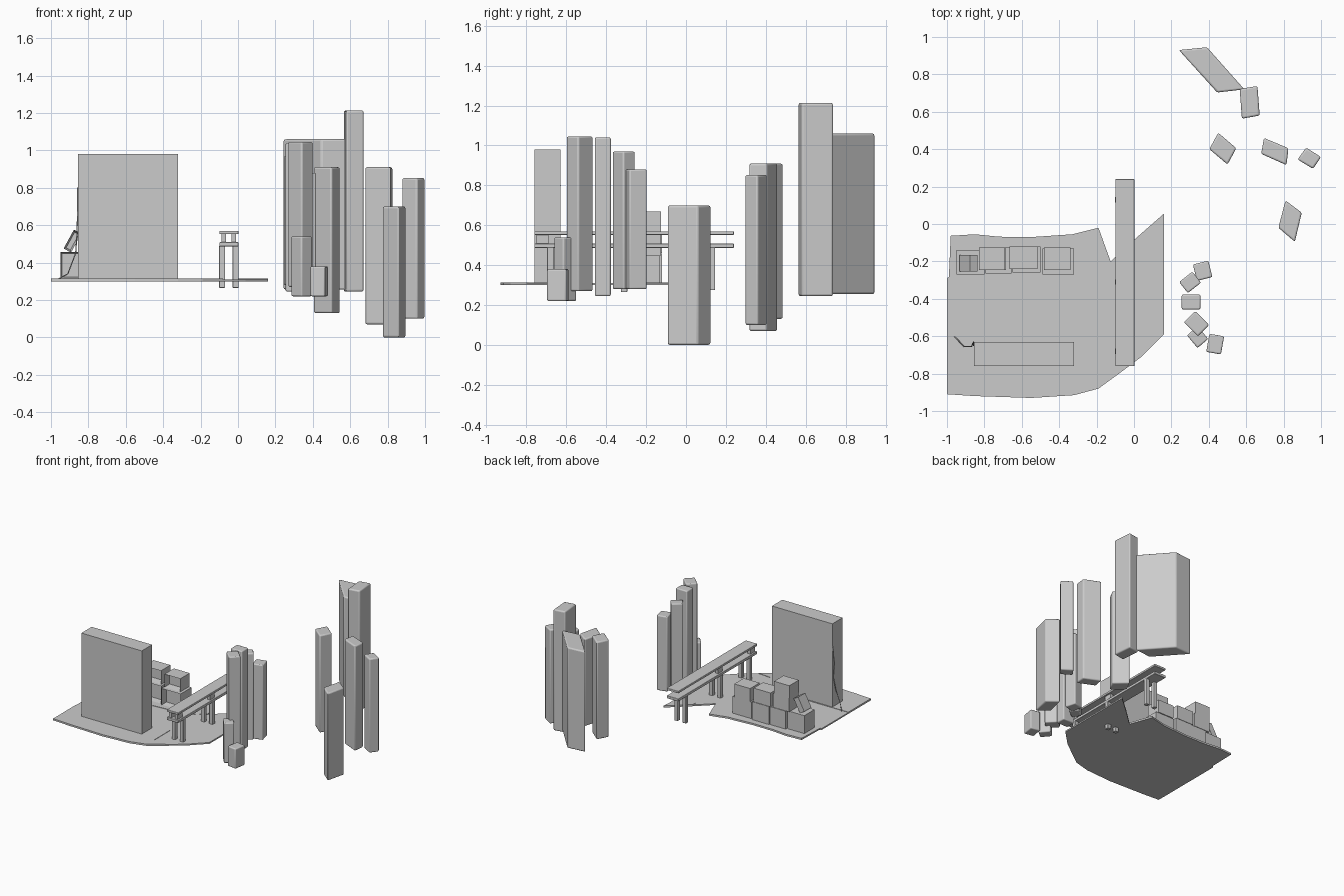
import bpy, bmesh, math
from mathutils import Matrix


def make(name, bm):
    bmesh.ops.recalc_face_normals(bm, faces=bm.faces)
    me = bpy.data.meshes.new(name)
    bm.to_mesh(me)
    bm.free()
    ob = bpy.data.objects.new(name, me)
    bpy.context.collection.objects.link(ob)
    return ob


def prism(name, pts, z0, z1, bevel=0.0):
    """Extrude an xy outline from z0 to z1."""
    bm = bmesh.new()
    f = bm.faces.new([bm.verts.new((x, y, z0)) for x, y in pts])
    r = bmesh.ops.extrude_face_region(bm, geom=[f])
    for v in r["geom"]:
        if isinstance(v, bmesh.types.BMVert):
            v.co.z = z1
    ob = make(name, bm)
    if bevel:
        m = ob.modifiers.new("bevel", "BEVEL")
        m.width, m.segments = bevel, 3
        bpy.context.view_layer.objects.active = ob
        ob.select_set(True)
        bpy.ops.object.shade_smooth_by_angle(angle=math.radians(40))
        ob.select_set(False)
    return ob


def box(name, x0, x1, y0, y1, z0, z1, bevel=0.0):
    return prism(name, [(x0, y0), (x1, y0), (x1, y1), (x0, y1)], z0, z1, bevel)


def crate(name, centre, size, tilt=0.0):
    """Box with a recessed panel on its front."""
    bm = bmesh.new()
    bmesh.ops.create_cube(bm, size=1)
    bmesh.ops.scale(bm, vec=size, verts=bm.verts)
    front = min(bm.faces, key=lambda f: f.calc_center_median().y)
    bmesh.ops.inset_region(bm, faces=[front], thickness=0.014, depth=0)
    bmesh.ops.translate(bm, vec=(0, 0.05, 0), verts=front.verts)
    bmesh.ops.transform(bm, matrix=Matrix.Translation(centre) @ Matrix.Rotation(tilt, 4, 'Y'), verts=bm.verts)
    return make(name, bm)


# street slab and raised kerbs
prism("street_slab", [(-1, -0.91), (-0.85, -0.92), (-0.55, -0.93), (-0.32, -0.915), (-0.19, -0.88),
                      (-0.08, -0.80), (0.04, -0.71), (0.16, -0.59), (0.16, 0.055), (0, -0.085),
                      (-0.125, -0.20), (-0.19, -0.02), (-0.33, -0.055), (-0.55, -0.07),
                      (-0.72, -0.068), (-0.85, -0.055), (-0.98, -0.063), (-0.985, -0.28), (-1, -0.29)],
      0.30, 0.311)
prism("front_pavement", [(-1, -0.91), (-0.85, -0.92), (-0.55, -0.93), (-0.32, -0.915), (-0.19, -0.88),
                         (-0.08, -0.80), (-0.19, -0.79), (-0.19, -0.59), (-0.32, -0.625), (-1, -0.625)],
      0.31, 0.314)
prism("back_pavement", [(-0.99, -0.29), (-0.8, -0.305), (-0.55, -0.313), (-0.35, -0.295), (-0.19, -0.255),
                        (-0.125, -0.20), (-0.19, -0.02), (-0.33, -0.055), (-0.55, -0.07),
                        (-0.72, -0.068), (-0.85, -0.055), (-0.98, -0.063)], 0.31, 0.314)
prism("side_pavement", [(0, -0.12), (0.16, 0.02), (0.16, 0.055), (0, -0.085)], 0.31, 0.314)

# big wall block
box("billboard_building", -0.855, -0.32, -0.76, -0.63, 0.305, 0.98)

# thin cable hanging on the building side
cu = bpy.data.curves.new("wall_cable", 'CURVE')
cu.dimensions, cu.bevel_depth, cu.bevel_resolution = '3D', 0.003, 1
path = [(-0.858, -0.63, 0.80), (-0.858, -0.65, 0.66), (-0.861, -0.635, 0.55), (-0.868, -0.655, 0.45),
        (-0.91, -0.655, 0.34), (-0.96, -0.60, 0.313)]
sp = cu.splines.new('POLY')
sp.points.add(len(path) - 1)
for p, c in zip(sp.points, path):
    p.co = (*c, 1)
bpy.context.collection.objects.link(bpy.data.objects.new("wall_cable", cu))

# stacked crates, bottom row to top
crates = [(-0.875, -0.205, 0.385, 0.15, 0.13, 0.145, 0), (-0.725, -0.195, 0.385, 0.14, 0.14, 0.145, 0),
          (-0.575, -0.19, 0.385, 0.15, 0.14, 0.145, 0), (-0.405, -0.20, 0.38, 0.17, 0.14, 0.135, 0),
          (-0.41, -0.185, 0.502, 0.14, 0.12, 0.105, 0), (-0.59, -0.18, 0.515, 0.15, 0.12, 0.11, 0),
          (-0.755, -0.185, 0.515, 0.14, 0.12, 0.11, 0), (-0.76, -0.185, 0.62, 0.135, 0.12, 0.10, 0),
          (-0.885, -0.21, 0.515, 0.045, 0.09, 0.115, 0.5)]
for i, (x, y, z, w, d, h, t) in enumerate(crates):
    crate(f"crate_{i + 1}", (x, y, z), (w, d, h), t)

# elevated track: two decks, spacers and paired legs
box("track_top_deck", -0.10, 0.003, -0.76, 0.24, 0.552, 0.57, 0.004)
box("track_lower_deck", -0.10, 0.003, -0.76, 0.24, 0.487, 0.509, 0.004)
for i, (y, foot) in enumerate([(-0.68, 0.30), (-0.31, 0.265), (0.13, 0.275)]):
    for side, x in (("left", -0.085), ("right", -0.0125)):
        box(f"track_leg_{side}_{i + 1}", x - 0.016, x + 0.016, y - 0.016, y + 0.016, foot, 0.49, 0.004)
for i, y in enumerate((-0.72, -0.31)):
    for side, x in (("left", -0.075), ("right", -0.022)):
        box(f"track_spacer_{side}_{i + 1}", x - 0.012, x + 0.012, y - 0.03, y + 0.03, 0.505, 0.555)

# near towers: centre, size, turn, z range
near = [(0.367, -0.25, 0.085, 0.09, 14, 0.28, 0.88), (0.30, -0.312, 0.09, 0.075, 38, 0.28, 0.97),
        (0.305, -0.417, 0.10, 0.08, 0, 0.245, 1.04), (0.334, -0.533, 0.085, 0.105, 45, 0.27, 1.045),
        (0.34, -0.605, 0.075, 0.088, 40, 0.22, 0.54), (0.434, -0.642, 0.08, 0.098, -10, 0.22, 0.38)]
for i, (x, y, w, d, a, z0, z1) in enumerate(near):
    c, s = math.cos(math.radians(a)), math.sin(math.radians(a))
    pts = [(x + u * w / 2 * c - v * d / 2 * s, y + u * w / 2 * s + v * d / 2 * c)
           for u, v in ((-1, -1), (1, -1), (1, 1), (-1, 1))]
    prism(f"near_tower_{i + 1}", pts, z0, z1, 0.008)

# far towers: skewed outlines
far = [([(0.24, 0.93), (0.39, 0.945), (0.59, 0.72), (0.445, 0.703)], 0.255, 1.06),
       ([(0.565, 0.722), (0.66, 0.738), (0.672, 0.58), (0.577, 0.563)], 0.245, 1.213),
       ([(0.45, 0.488), (0.547, 0.405), (0.50, 0.318), (0.403, 0.40)], 0.13, 0.91),
       ([(0.695, 0.46), (0.826, 0.405), (0.815, 0.315), (0.68, 0.375)], 0.07, 0.91),
       ([(0.92, 0.408), (1.0, 0.358), (0.957, 0.295), (0.875, 0.345)], 0.10, 0.853),
       ([(0.81, 0.126), (0.897, 0.06), (0.86, -0.095), (0.772, -0.02)], 0.0, 0.70)]
for i, (pts, z0, z1) in enumerate(far):
    prism(f"far_tower_{i + 1}", pts, z0, z1, 0.01)
